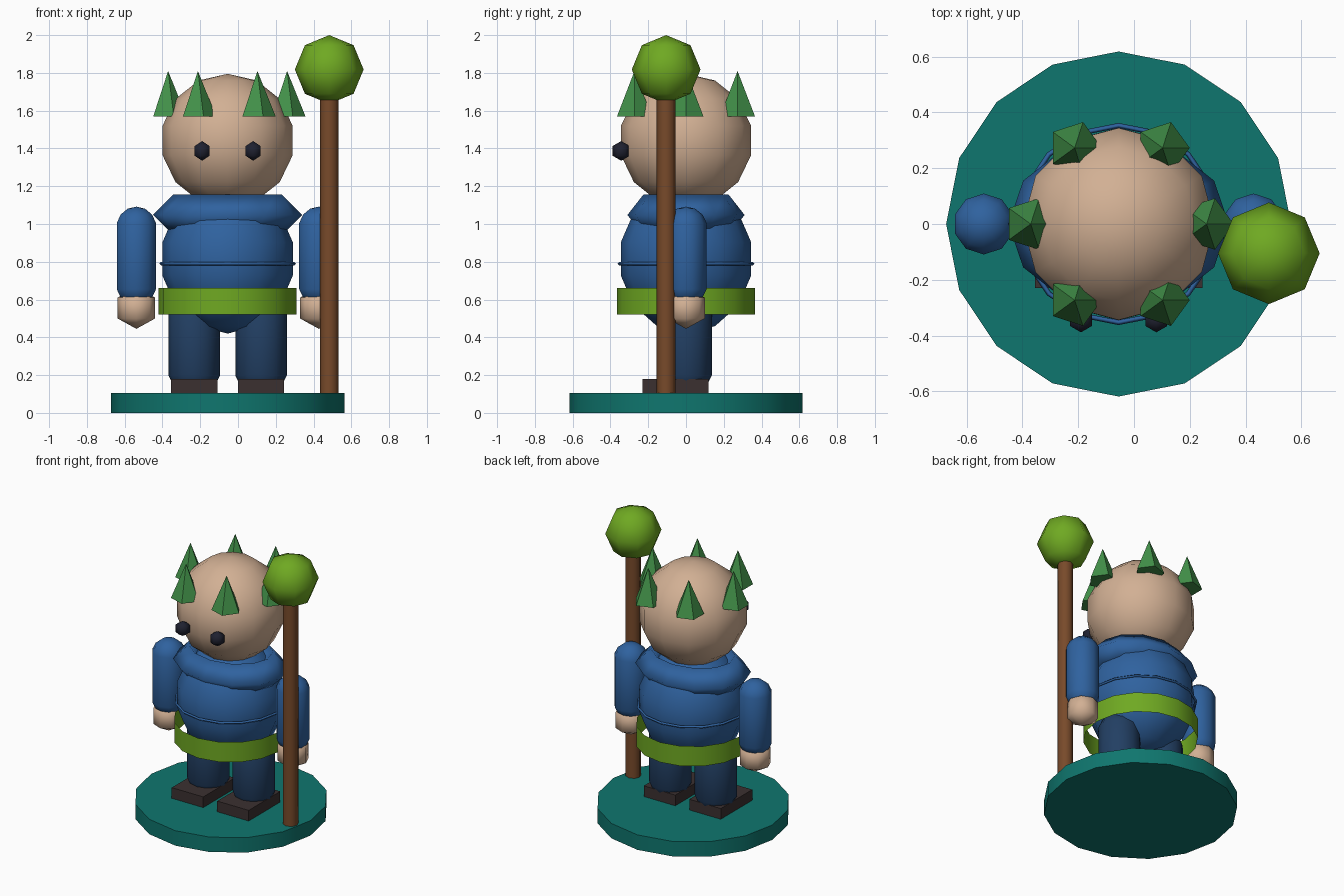
import bpy, bmesh
from math import radians, cos, sin, pi
from mathutils import Matrix, Vector

cube = bpy.data.objects.get("Cube")
if cube:
    bpy.data.objects.remove(cube, do_unlink=True)

CX = -0.055   # body axis


def material(name, hexcode):
    srgb = [int(hexcode[i:i + 2], 16) / 255 for i in (0, 2, 4)]
    lin = [c / 12.92 if c <= 0.04045 else ((c + 0.055) / 1.055) ** 2.4 for c in srgb]
    m = bpy.data.materials.new(name)
    m.use_nodes = True
    m.diffuse_color = (*lin, 1)
    bsdf = next(n for n in m.node_tree.nodes if n.type == 'BSDF_PRINCIPLED')
    bsdf.inputs["Base Color"].default_value = (*lin, 1)
    return m


teal = material("teal", "0f766e")
skin = material("skin", "d2b094")
blue = material("blue cloth", "2f629f")
navy = material("navy cloth", "223f63")
lime = material("lime", "6fa922")
leaf = material("leaf green", "429149")
wood = material("wood brown", "784a2a")
boot = material("dark brown", "3b3030")
black = material("eye black", "1f2130")


def finish(name, bm, mat, loc, smooth=180):
    """Turn a bmesh into an object; smooth is the sharp-edge angle in degrees."""
    bmesh.ops.recalc_face_normals(bm, faces=bm.faces)
    me = bpy.data.meshes.new(name)
    bm.to_mesh(me)
    bm.free()
    me.materials.append(mat)
    ob = bpy.data.objects.new(name, me)
    ob.location = loc
    bpy.context.collection.objects.link(ob)
    if smooth:
        bpy.ops.object.select_all(action='DESELECT')
        ob.select_set(True)
        bpy.context.view_layer.objects.active = ob
        if smooth == 180:
            bpy.ops.object.shade_smooth()
        else:
            bpy.ops.object.shade_smooth_by_angle(angle=radians(smooth))
    return ob


def ball(name, mat, loc, r, segs, rings, rz=None, stretch=0):
    """Ellipsoid, or a capsule when its halves are pulled apart by stretch."""
    bm = bmesh.new()
    bmesh.ops.create_uvsphere(bm, u_segments=segs, v_segments=rings, radius=1)
    for v in bm.verts:
        shift = stretch / 2 if v.co.z > 0 else -stretch / 2
        v.co = Vector((v.co.x * r, v.co.y * r, v.co.z * (rz or r) + shift))
    return finish(name, bm, mat, loc)


def cone(name, mat, x, y, z0, z1, r0, r1, segs, caps=True, smooth=50):
    bm = bmesh.new()
    bmesh.ops.create_cone(bm, cap_ends=caps, segments=segs, radius1=r0, radius2=r1,
                          depth=z1 - z0)
    # put a corner on the +x axis
    first = max((v.co for v in bm.verts if v.co.z < 0), key=lambda c: c.x)
    turn = Matrix.Rotation(-Vector((1, 0)).angle_signed(first.xy) * -1, 3, 'Z')
    bmesh.ops.rotate(bm, verts=bm.verts, matrix=turn)
    return finish(name, bm, mat, (x, y, (z0 + z1) / 2), smooth)


def ring(name, mat, z, big, small, segs, sides, y_scale=1):
    bm = bmesh.new()
    loops = []
    for i in range(segs):
        a = 2 * pi * i / segs
        loop = []
        for j in range(sides):
            b = 2 * pi * j / sides
            d = big + small * cos(b)
            loop.append(bm.verts.new((d * cos(a), d * sin(a) * y_scale, small * sin(b))))
        loops.append(loop)
    for i in range(segs):
        p, q = loops[i], loops[(i + 1) % segs]
        for j in range(sides):
            k = (j + 1) % sides
            bm.faces.new((p[j], q[j], q[k], p[k]))
    return finish(name, bm, mat, (CX, 0, z))


# stand
cone("stand", teal, CX, 0, 0, 0.105, 0.618, 0.618, 16, smooth=30)

# body
ball("torso", blue, (CX, 0, 0.815), 0.354, 12, 7, rz=0.395)
ring("collar", blue, 1.048, 0.288, 0.107, 12, 4, y_scale=0.785)
ring("tunic_seam", blue, 0.79, 0.353, 0.009, 16, 4)
cone("belt", lime, CX, 0, 0.52, 0.66, 0.366, 0.366, 16, caps=False)
ball("head", skin, (CX, 0, 1.442), 0.353, 12, 7)

# paired parts
for side, s in (("right", -1), ("left", 1)):
    ax, lx = CX + s * 0.483, CX + s * 0.177
    ball(side + "_arm", blue, (ax, 0, 0.83), 0.112, 10, 7, stretch=0.3)
    ball(side + "_hand", skin, (ax, 0, 0.555), 0.115, 8, 3, rz=0.11)
    ball(side + "_leg", navy, (lx, 0, 0.365), 0.14, 12, 7, stretch=0.27)
    ball(side + "_eye", black, (CX + s * 0.135, -0.343, 1.387), 0.052, 6, 3)
    bm = bmesh.new()
    bmesh.ops.create_cube(bm, size=1)
    bmesh.ops.scale(bm, vec=(0.245, 0.35, 0.09), verts=bm.verts)
    finish(side + "_boot", bm, boot, (lx, -0.055, 0.135), smooth=0)

# leaf crown
for i in range(6):
    a = i * pi / 3
    cone(f"crown_leaf_{i + 1}", leaf, CX + 0.315 * cos(a), 0.315 * sin(a),
         1.57, 1.81, 0.097, 0, 5, smooth=0)

# staff
cone("staff", wood, 0.483, -0.105, 0.1, 1.72, 0.05, 0.05, 8)
ball("staff_orb", lime, (0.483, -0.105, 1.818), 0.182, 8, 4)
